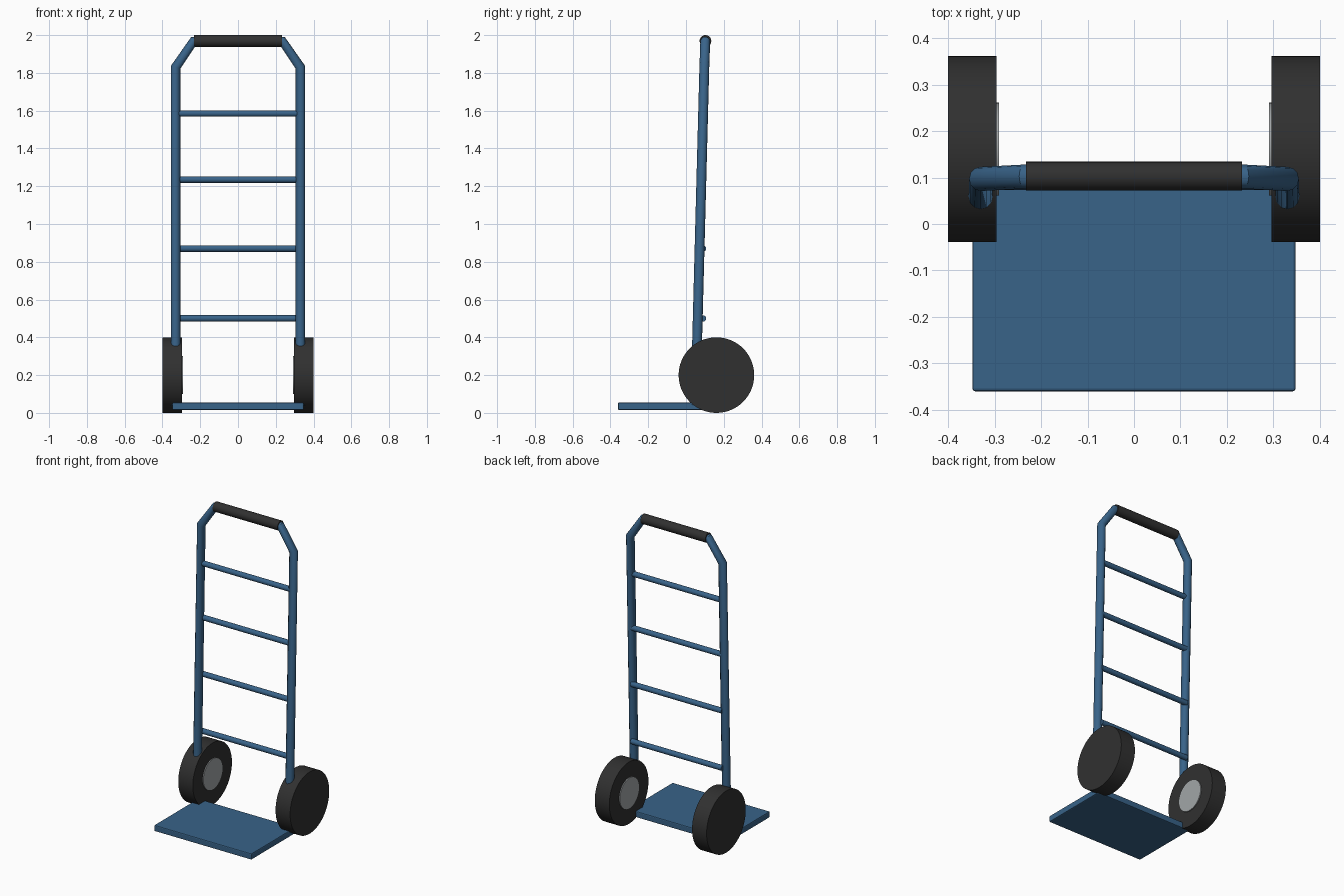
import bpy
import math

if "Cube" in bpy.data.objects:
    bpy.data.objects.remove(bpy.data.objects["Cube"], do_unlink=True)


def material(name, colour):
    m = bpy.data.materials.new(name)
    m.use_nodes = True
    m.diffuse_color = (*colour, 1)
    m.node_tree.nodes["Principled BSDF"].inputs["Base Color"].default_value = (*colour, 1)
    return m


blue = material("blue paint", (0.04, 0.125, 0.25))
black = material("black rubber", (0.03, 0.03, 0.03))
grey = material("grey metal", (0.36, 0.38, 0.39))


def finish(name, mat, smooth=True):
    ob = bpy.context.object
    ob.name = name
    ob.data.materials.clear()
    ob.data.materials.append(mat)
    if smooth:
        bpy.ops.object.shade_smooth_by_angle(angle=math.radians(35))
    return ob


def cross_bar(name, mat, x0, x1, y, z, radius, sides=24):
    """Cylinder lying along x between x0 and x1."""
    bpy.ops.mesh.primitive_cylinder_add(
        vertices=sides, radius=radius, depth=abs(x1 - x0),
        location=((x0 + x1) / 2, y, z), rotation=(0, math.pi / 2, 0))
    return finish(name, mat)


def tube(name, mat, points, radius):
    """Round tube swept along straight segments."""
    curve = bpy.data.curves.new(name, "CURVE")
    curve.dimensions = "3D"
    curve.bevel_depth = radius
    curve.bevel_resolution = 4
    curve.use_fill_caps = True
    spline = curve.splines.new("POLY")
    spline.points.add(len(points) - 1)
    for p, co in zip(spline.points, points):
        p.co = (*co, 1)
    ob = bpy.data.objects.new(name, curve)
    bpy.context.collection.objects.link(ob)
    bpy.ops.object.select_all(action="DESELECT")
    ob.select_set(True)
    bpy.context.view_layer.objects.active = ob
    bpy.ops.object.convert(target="MESH")
    return finish(name, mat)


# Bent frame: two leaning rails joined by the top bar
half = [(0.33, 0.05, 0.04), (0.33, 0.097, 1.83), (0.235, 0.102, 1.968)]
path = half + [(-x, y, z) for x, y, z in reversed(half)]
tube("frame", blue, path, 0.026)

# Handle grip
cross_bar("handle_grip", black, -0.232, 0.232, 0.103, 1.969, 0.031, 32)

# Rungs
for i, z in enumerate((0.5, 0.87, 1.235, 1.585)):
    cross_bar(f"rung_{i + 1}", blue, -0.325, 0.325, 0.09, z, 0.017)

# Toe plate
bpy.ops.mesh.primitive_cube_add(size=1, location=(0, -0.135, 0.035))
bpy.context.object.scale = (0.696, 0.45, 0.04)
bpy.ops.object.transform_apply(location=False, rotation=False, scale=True)
plate = finish("toe_plate", blue, False)
bevel = plate.modifiers.new("soft_edges", "BEVEL")
bevel.width = 0.006
bevel.segments = 2

# Wheels, each with a hub on the inner face
for side, s in (("left", 1), ("right", -1)):
    cross_bar(f"{side}_wheel", black, s * 0.296, s * 0.4, 0.161, 0.2, 0.2, 64)
    cross_bar(f"{side}_hub", grey, s * 0.29, s * 0.32, 0.161, 0.2, 0.1, 48)
